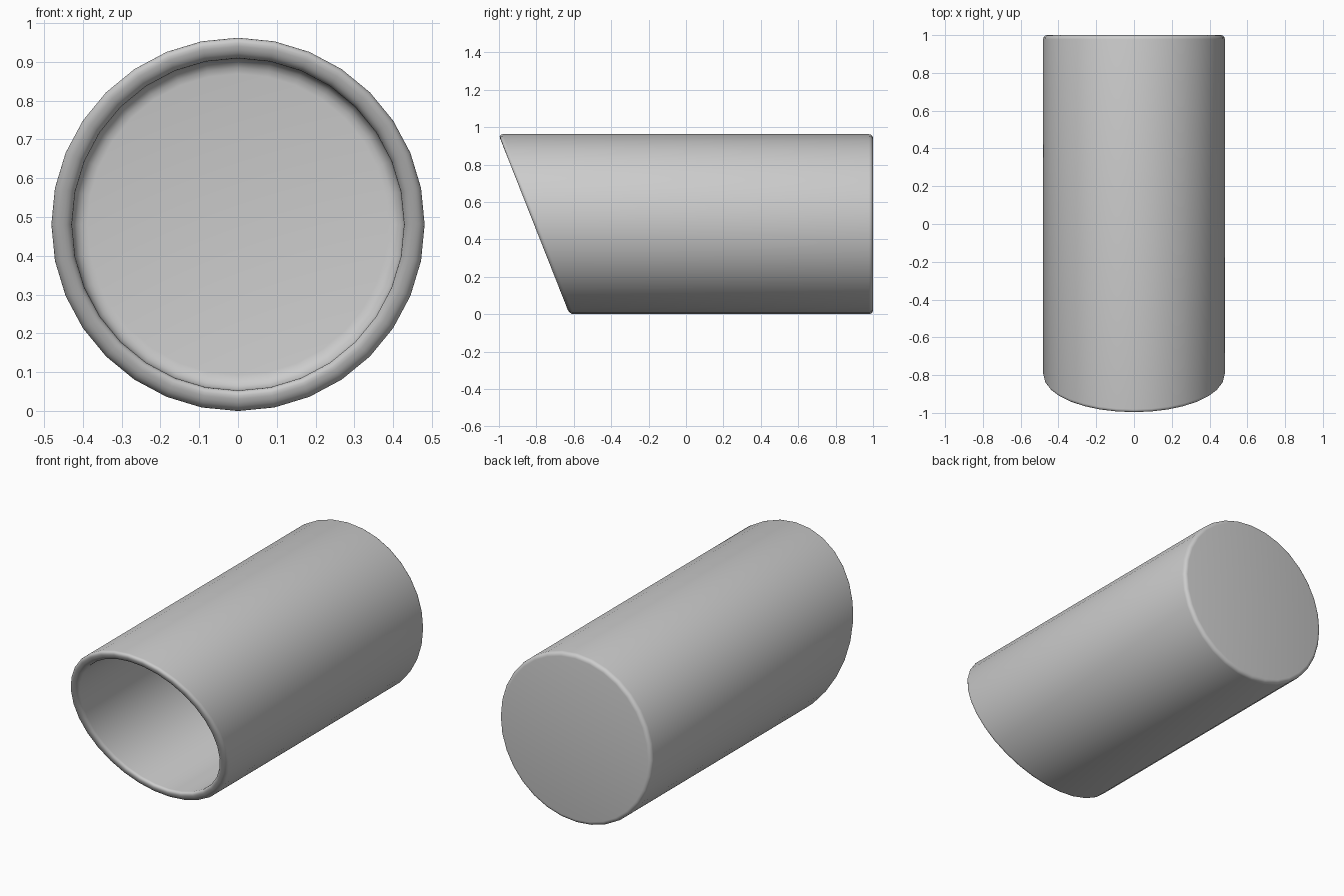
import bpy, bmesh, math

if "Cube" in bpy.data.objects:
    bpy.data.objects.remove(bpy.data.objects["Cube"])

SIDES, R_OUT, R_IN = 32, 0.481, 0.428
SLOPE = 0.395          # how far the mouth leans forward per unit of height
TIP = -1.003           # y of the mouth plane at the top


def corner(r, d, rad, start, steps=4):
    """Quarter-circle of (radius, y) points round a centre."""
    return [(r + rad * math.cos(math.radians(start + 90 * i / steps)),
             d + rad * math.sin(math.radians(start + 90 * i / steps)))
            for i in range(steps + 1)]


# Profile from back cap, along outside, over the lip, down the inside to the floor
LIP = 0.022
back = corner(R_OUT - 0.022, 0.978, 0.022, 90)
back = [(r, y) for r, y in corner(R_OUT - 0.022, 0.978, 0.022, 0)][::-1]
lip_out = [(r, -d) for r, d in corner(R_OUT - LIP, -LIP, LIP, 0)]
lip_in = [(r, -d) for r, d in corner(R_IN + LIP, -LIP, LIP, 90)]
floor = corner(R_IN - 0.04, 0.91, 0.04, 0)
profile = ([(r, y, False) for r, y in back]
           + [(r, d, True) for r, d in lip_out + lip_in]
           + [(r, y, False) for r, y in floor])

bm = bmesh.new()
rings = []
for r, d, slanted in profile:
    ring = []
    for i in range(SIDES):
        a = 2 * math.pi * i / SIDES
        z = R_OUT + r * math.cos(a)
        y = TIP + d + SLOPE * (2 * R_OUT - z) if slanted else d
        ring.append(bm.verts.new((r * math.sin(a), y, z)))
    rings.append(ring)
for a, b in zip(rings, rings[1:]):
    for i in range(SIDES):
        j = (i + 1) % SIDES
        bm.faces.new((a[i], a[j], b[j], b[i]))
bm.faces.new(rings[0])
bm.faces.new(rings[-1])
bmesh.ops.recalc_face_normals(bm, faces=bm.faces)

mesh = bpy.data.meshes.new("slanted_tube")
bm.to_mesh(mesh)
bm.free()
tube = bpy.data.objects.new("slanted_tube", mesh)
bpy.context.collection.objects.link(tube)
bpy.context.view_layer.objects.active = tube
tube.select_set(True)
bpy.ops.object.shade_smooth_by_angle(angle=math.radians(40))
